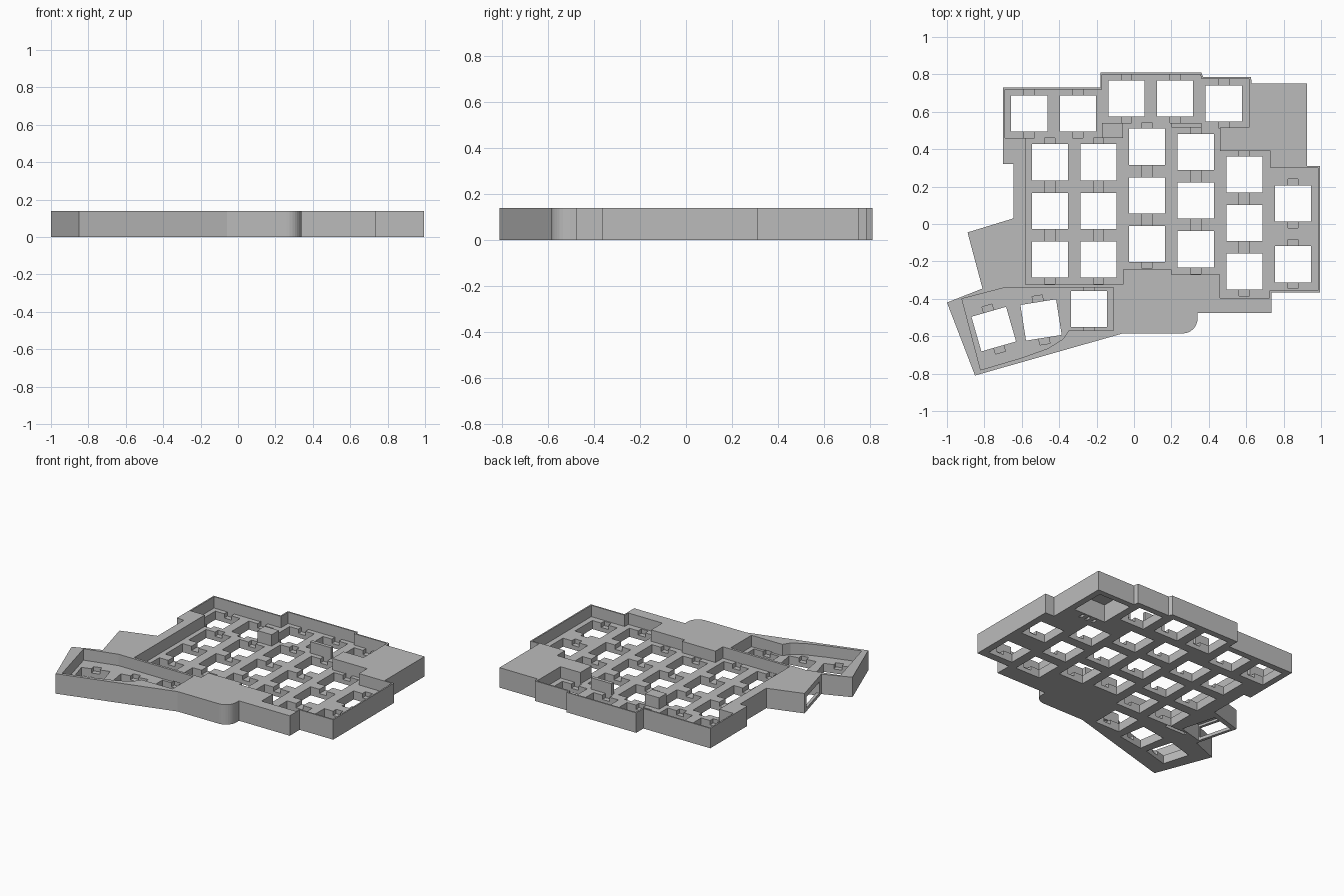
import bpy, math
from mathutils import Matrix, Vector

if "Cube" in bpy.data.objects:
    bpy.data.objects.remove(bpy.data.objects["Cube"], do_unlink=True)

HEIGHT, PLATE, KEY = 0.14, 0.06, 0.193

grey = bpy.data.materials.new("matte grey")
grey.use_nodes = True
colour = (0.5, 0.5, 0.5, 1)
grey.diffuse_color = colour
grey.node_tree.nodes["Principled BSDF"].inputs["Base Color"].default_value = colour


def prisms(name, shapes):
    """One object made of upright prisms, each (outline, bottom, top)."""
    verts, faces = [], []
    for outline, low, high in shapes:
        # outlines run counter-clockwise
        area = sum(a[0] * b[1] - b[0] * a[1]
                   for a, b in zip(outline, outline[1:] + outline[:1]))
        if area < 0:
            outline = outline[::-1]
        n, s = len(outline), len(verts)
        verts += [(x, y, low) for x, y in outline] + [(x, y, high) for x, y in outline]
        faces.append([s + i for i in reversed(range(n))])
        faces.append([s + n + i for i in range(n)])
        faces += [[s + i, s + (i + 1) % n, s + n + (i + 1) % n, s + n + i]
                  for i in range(n)]
    mesh = bpy.data.meshes.new(name)
    mesh.from_pydata(verts, [], faces)
    mesh.materials.append(grey)
    obj = bpy.data.objects.new(name, mesh)
    bpy.context.collection.objects.link(obj)
    return obj


def rect(x, y, w, d, angle=0):
    turn = Matrix.Rotation(math.radians(angle), 2)
    corners = [(-w, -d), (w, -d), (w, d), (-w, d)]
    return [tuple(Vector((x, y)) + turn @ (Vector(c) / 2)) for c in corners]


def carve(target, name, shapes):
    """Subtract prisms from the target, then drop the cutter."""
    cutter = prisms(name, shapes)
    cutter.hide_render = True
    mod = target.modifiers.new(name, "BOOLEAN")
    mod.operation, mod.solver, mod.object = "DIFFERENCE", "EXACT", cutter
    mod.use_self = True
    bpy.context.view_layer.objects.active = target
    bpy.ops.object.modifier_apply(modifier=mod.name)
    bpy.data.objects.remove(cutter, do_unlink=True)


# Case body, with one rounded corner at the front
arc = [(0.26 + 0.08 * math.cos(a), -0.505 - 0.08 * math.sin(a))
       for a in (math.pi / 2 * i / 8 for i in range(9))]
outline = [(-0.7, 0.73), (-0.18, 0.73), (-0.18, 0.81), (0.36, 0.81), (0.37, 0.785),
           (0.625, 0.785), (0.63, 0.75), (0.925, 0.75), (0.925, 0.31), (0.995, 0.31),
           (0.995, -0.365), (0.735, -0.365), (0.735, -0.475), (0.34, -0.475),
           *arc, (-0.06, -0.585), (-0.85, -0.81), (-1, -0.42), (-0.81, -0.345),
           (-0.89, -0.045), (-0.645, 0.03), (-0.645, 0.32), (-0.7, 0.32)]
case = prisms("keyboard_case", [(outline, 0, HEIGHT)])

# Sunken wells for the main keys and the thumb keys
main_well = [(-0.69, 0.72), (-0.17, 0.72), (-0.17, 0.8), (0.355, 0.8), (0.36, 0.775),
             (0.615, 0.775), (0.615, 0.515), (0.46, 0.515), (0.46, 0.39), (0.73, 0.39),
             (0.73, 0.3), (0.985, 0.3), (0.985, -0.355), (0.725, -0.355), (0.725, -0.395),
             (0.46, -0.395), (0.46, -0.27), (0.2, -0.27), (0.2, -0.242), (-0.06, -0.242),
             (-0.06, -0.323), (-0.58, -0.323), (-0.58, 0.46), (-0.69, 0.46)]
thumb_well = [(-0.92, -0.4), (-0.69, -0.34), (-0.11, -0.34), (-0.11, -0.57),
              (-0.35, -0.57), (-0.38, -0.615), (-0.46, -0.665), (-0.6, -0.715),
              (-0.82, -0.78)]
carve(case, "wells", [(main_well, PLATE, 0.3), (thumb_well, PLATE, 0.3)])

# Key positions: x, y, turn
keys = [(-0.56, 0.59, 0), (-0.3, 0.59, 0), (-0.04, 0.67, 0), (0.22, 0.67, 0),
        (0.48, 0.645, 0), (0.85, 0.11, 0), (0.85, -0.215, 0),
        (-0.75, -0.562, 16), (-0.497, -0.513, 9), (-0.24, -0.455, 0)]
for x, top in [(-0.45, 0.33), (-0.19, 0.33), (0.07, 0.413), (0.33, 0.385), (0.59, 0.265)]:
    keys += [(x, top - 0.26 * row, 0) for row in range(3)]

# Clip notches beside each key, then the square openings
carve(case, "clip_notches",
      [(rect(x, y, 0.055, KEY + 0.069, a), 0.03, PLATE + 0.005) for x, y, a in keys])
carve(case, "key_openings", [(rect(x, y, KEY, KEY, a), -0.1, 0.3) for x, y, a in keys])

# Controller pocket under the back left corner
carve(case, "controller_pocket", [(rect(0.755, 0.585, 0.25, 0.25), -0.1, 0.125)])

# Port housing: pocket open below, window in the outer wall
slant = 15
inward = Vector((math.cos(math.radians(slant)), math.sin(math.radians(slant))))
edge = Vector((-0.85, -0.195))
pocket, window = edge + inward * 0.11, edge + inward * 0.03
carve(case, "port_pocket", [(rect(*pocket, 0.18, 0.25, slant), -0.1, 0.115)])
carve(case, "port_window", [(rect(*window, 0.1, 0.24, slant), 0.022, 0.1)])

# Wire slots underneath
carve(case, "wire_slots",
      [(rect(-0.6, -0.3, 0.16, 0.025), -0.1, 0.04)]
      + [(rect(0.69 + 0.05 * i, 0.425, 0.02, 0.04), -0.1, 0.04) for i in range(3)])

# Raised blocks filling gaps between key rows
prisms("left_spacer_block", [(rect(-0.115, 0.5, 0.11, 0.08), 0.05, HEIGHT)])
prisms("right_spacer_block", [(rect(0.28, 0.528, 0.16, 0.024), 0.05, HEIGHT)])
